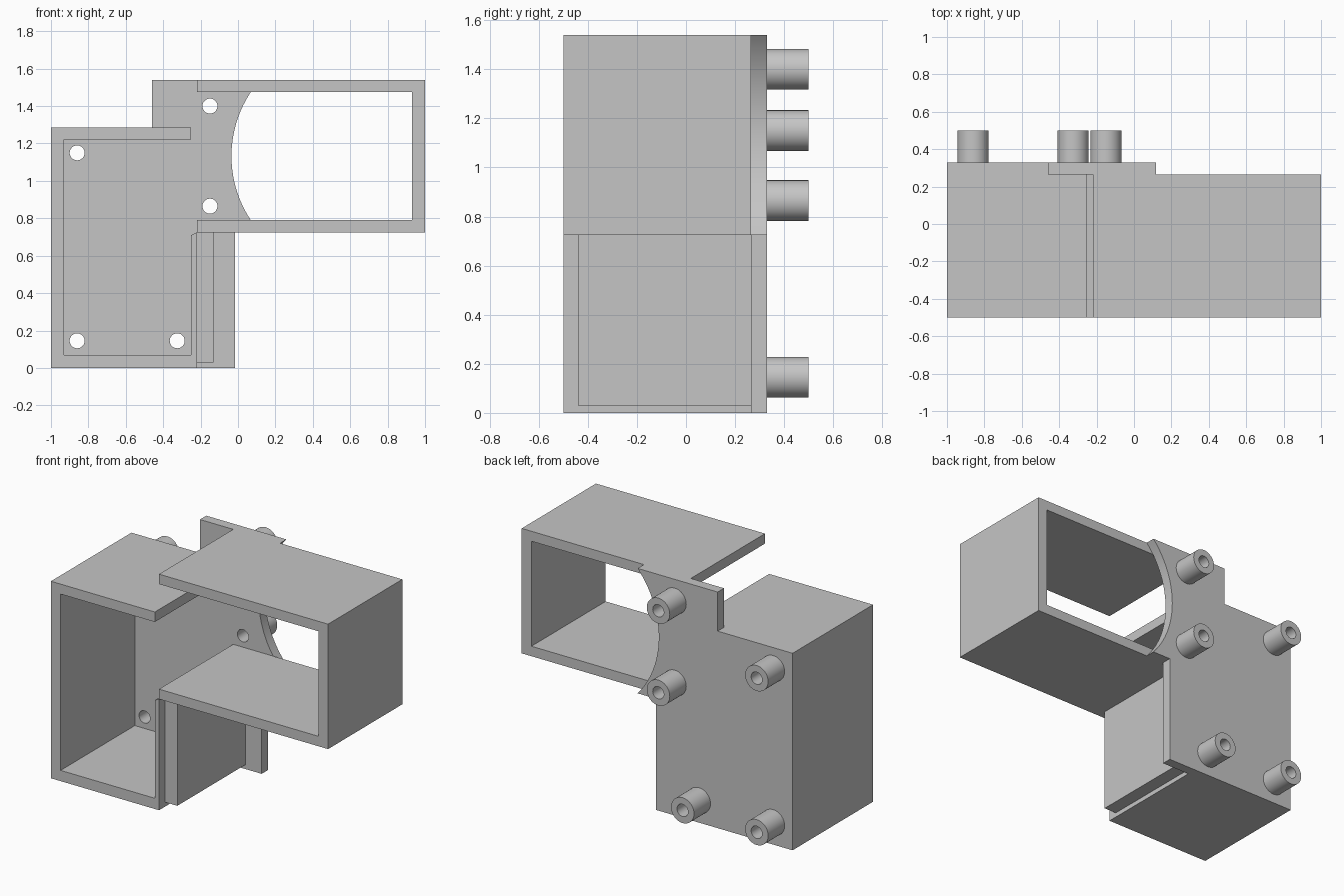
import bpy
import bmesh
import math

# Remove the default cube only
cube = bpy.data.objects.get("Cube")
if cube:
    bpy.data.objects.remove(cube, do_unlink=True)

GREY = (0.56, 0.56, 0.56, 1.0)
grey = bpy.data.materials.new("plain grey")
grey.use_nodes = True
grey.diffuse_color = GREY
grey.node_tree.nodes["Principled BSDF"].inputs["Base Color"].default_value = GREY


def circle(cx, cz, radius, sides=40):
    """Closed ring of points in the x-z plane."""
    return [(cx + radius * math.cos(math.tau * i / sides),
             cz + radius * math.sin(math.tau * i / sides)) for i in range(sides)]


def prism(name, loops, y0, y1):
    """Extrude an x-z outline (first loop) with holes (other loops) along y."""
    curve = bpy.data.curves.new(name + " outline", "CURVE")
    curve.dimensions = "2D"
    curve.fill_mode = "BOTH"
    curve.extrude = (y1 - y0) / 2
    for loop in loops:
        spline = curve.splines.new("POLY")
        spline.points.add(len(loop) - 1)
        for point, (x, z) in zip(spline.points, loop):
            point.co = (x, z, 0, 1)
        spline.use_cyclic_u = True
    source = bpy.data.objects.new(name + " source", curve)
    bpy.context.collection.objects.link(source)
    bpy.context.view_layer.update()
    graph = bpy.context.evaluated_depsgraph_get()
    mesh = bpy.data.meshes.new_from_object(source.evaluated_get(graph))
    bpy.data.objects.remove(source, do_unlink=True)
    bpy.data.curves.remove(curve)

    # Stand the outline upright and weld it into a solid
    bm = bmesh.new()
    bm.from_mesh(mesh)
    for v in bm.verts:
        x, z, depth = v.co
        v.co = (x, (y0 + y1) / 2 - depth, z)
    bmesh.ops.remove_doubles(bm, verts=bm.verts, dist=0.0001)
    bmesh.ops.recalc_face_normals(bm, faces=bm.faces)
    bm.to_mesh(mesh)
    bm.free()

    mesh.name = name
    mesh.materials.clear()
    mesh.materials.append(grey)
    obj = bpy.data.objects.new(name, mesh)
    bpy.context.collection.objects.link(obj)
    bpy.ops.object.select_all(action="DESELECT")
    obj.select_set(True)
    bpy.context.view_layer.objects.active = obj
    bpy.ops.object.shade_smooth_by_angle(angle=math.radians(30))
    return obj


FRONT, PLATE_FRONT, PLATE_BACK, BACK = -0.5, 0.265, 0.33, 0.5
TOP, SHELF = 1.54, 0.725
PEG_SPOTS = {
    "upper_outer": (-0.86, 1.15),
    "lower_outer": (-0.86, 0.145),
    "lower_inner": (-0.325, 0.145),
    "upper_middle": (-0.15, 1.40),
    "centre_middle": (-0.15, 0.865),
}
HOLE, PEG = 0.04, 0.083

# Back plate with a concave arc on its side and a hole at each peg
arc_x, arc_z, arc_r = 0.584, (TOP + SHELF) / 2, 0.619
half = math.asin((TOP - SHELF) / 2 / arc_r)
steps = 32
arc = []
for i in range(steps + 1):
    a = -half + 2 * half * i / steps
    arc.append((arc_x - arc_r * math.cos(a), arc_z + arc_r * math.sin(a)))
outline = [(-1, 0), (-0.015, 0), (-0.015, SHELF)] + arc
outline += [(-0.46, TOP), (-0.46, 1.285), (-1, 1.285)]
holes = [circle(x, z, HOLE) for x, z in PEG_SPOTS.values()]
prism("back_plate", [outline] + holes, PLATE_FRONT, PLATE_BACK)

# Tall box, open at the front and at the upper inner side
prism("tall_box_walls", [[
    (-1, 0), (-0.22, 0), (-0.22, SHELF), (-0.25, 0.71), (-0.25, 0.07),
    (-0.93, 0.07), (-0.93, 1.22), (-0.25, 1.22), (-0.25, 1.285), (-1, 1.285),
]], FRONT, PLATE_FRONT)

# Wide box, open at the front, back and inner side
prism("wide_box_walls", [[
    (-0.22, SHELF), (1, SHELF), (1, TOP), (-0.22, TOP),
    (-0.22, 1.475), (0.93, 1.475), (0.93, 0.79), (-0.22, 0.79),
]], FRONT, PLATE_FRONT)

# Thickened rib under the wide box
prism("support_rib", [[
    (-0.22, 0.03), (-0.13, 0.03), (-0.13, SHELF), (-0.22, SHELF),
]], -0.44, PLATE_FRONT)

# Hollow pegs on the back
for spot, (x, z) in PEG_SPOTS.items():
    prism(spot + "_peg", [circle(x, z, PEG), circle(x, z, HOLE)], PLATE_BACK, BACK)
